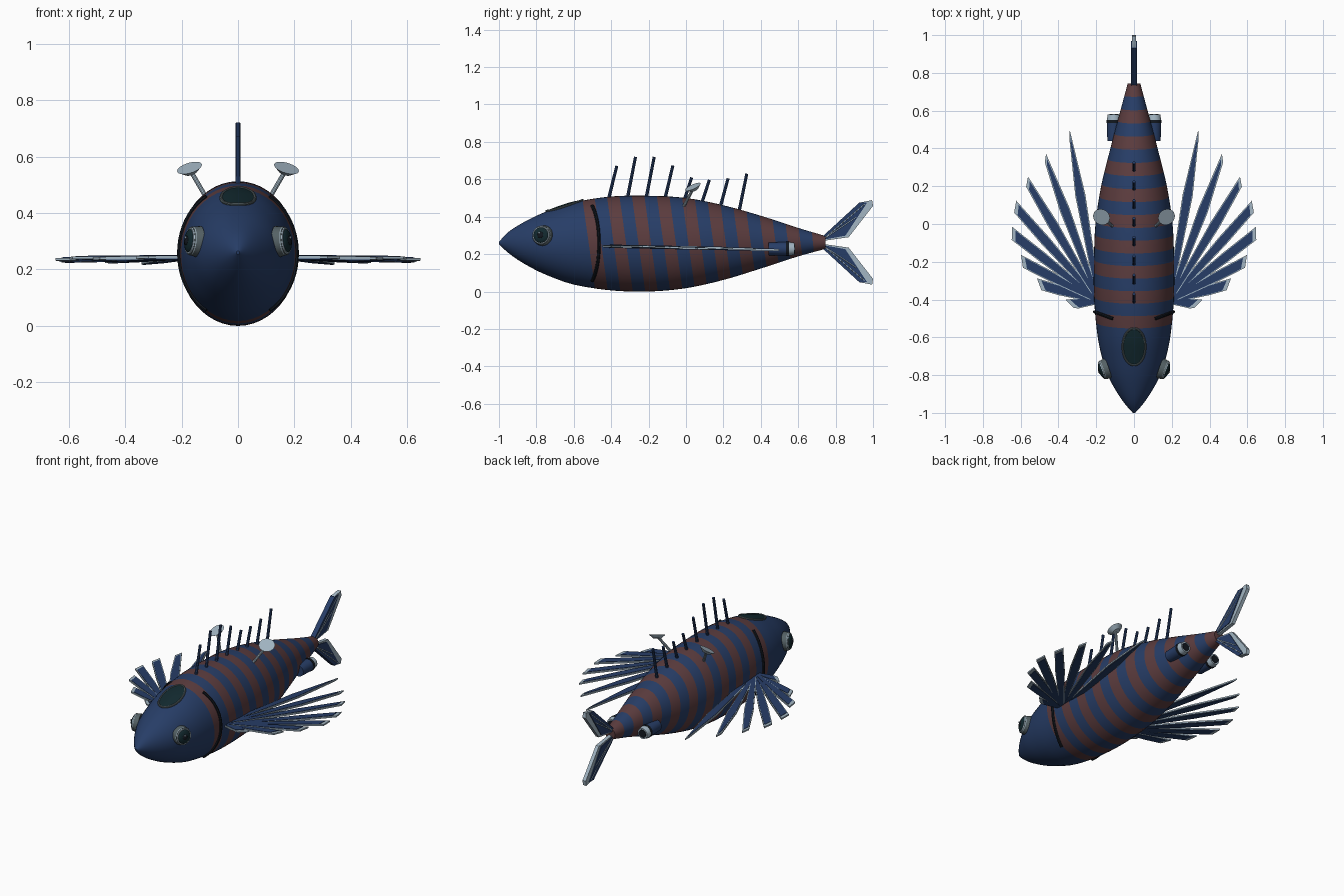
import bpy, bmesh, math
from mathutils import Vector

if "Cube" in bpy.data.objects:
    bpy.data.objects.remove(bpy.data.objects["Cube"])


def material(name, c):
    m = bpy.data.materials.new(name)
    m.diffuse_color = (*c, 1)
    m.use_nodes = True
    m.node_tree.nodes["Principled BSDF"].inputs["Base Color"].default_value = m.diffuse_color
    return m


NAVY = material("navy", (0.020, 0.047, 0.135))
BROWN = material("rust_brown", (0.105, 0.045, 0.048))
SILVER = material("silver", (0.36, 0.46, 0.54))
GLASS = material("dark_glass", (0.006, 0.022, 0.028))
BLACK = material("black", (0.006, 0.009, 0.014))
GREY = material("rim_grey", (0.09, 0.12, 0.13))


def build(name, bm, *mats):
    bmesh.ops.recalc_face_normals(bm, faces=bm.faces)
    me = bpy.data.meshes.new(name)
    bm.to_mesh(me)
    bm.free()
    for m in mats:
        me.materials.append(m)
    ob = bpy.data.objects.new(name, me)
    bpy.context.collection.objects.link(ob)
    bpy.ops.object.select_all(action='DESELECT')
    ob.select_set(True)
    bpy.context.view_layer.objects.active = ob
    bpy.ops.object.shade_smooth_by_angle(angle=math.radians(35))
    return ob


def aim(ob, pos, direction):
    ob.location = pos
    ob.rotation_mode = 'QUATERNION'
    ob.rotation_quaternion = Vector(direction).to_track_quat('Z', 'Y')
    return ob


def rod(name, a, b, r1, r2, mat, n=12):
    a, b = Vector(a), Vector(b)
    bm = bmesh.new()
    bmesh.ops.create_cone(bm, cap_ends=True, segments=n, radius1=r1, radius2=r2, depth=(b - a).length)
    return aim(build(name, bm, mat), (a + b) / 2, b - a)


def ball(name, pos, direction, scale, mat):
    bm = bmesh.new()
    bmesh.ops.create_uvsphere(bm, u_segments=24, v_segments=12, radius=1)
    bmesh.ops.scale(bm, vec=scale, verts=bm.verts)
    return aim(build(name, bm, mat), pos, direction)


def loft(name, rings, mats, closed=False, rule=None):
    # skin consecutive rings of points
    bm = bmesh.new()
    vs = [[bm.verts.new(p) for p in r] for r in rings]
    n = len(vs[0])
    for i in range(len(vs) - (0 if closed else 1)):
        a, b = vs[i], vs[(i + 1) % len(vs)]
        for j in range(n):
            f = bm.faces.new((a[j], a[(j + 1) % n], b[(j + 1) % n], b[j]))
            f.material_index = rule(i) if rule else 0
    if not closed:
        bm.faces.new(vs[0])
        f = bm.faces.new(vs[-1])
        f.material_index = rule(len(vs) - 2) if rule else 0
    return build(name, bm, *mats)


def tube(name, pts, r, mat, closed=False):
    pts = [Vector(p) for p in pts]
    rings, n = [], len(pts)
    for i, p in enumerate(pts):
        a = pts[(i - 1) % n] if closed else pts[max(i - 1, 0)]
        b = pts[(i + 1) % n] if closed else pts[min(i + 1, n - 1)]
        t = (b - a).normalized()
        u = t.cross(Vector((0.31, 0.92, 0.2)) if abs(t.y) < 0.9 else Vector((1, 0, 0))).normalized()
        if closed:
            u = t.cross(Vector((0, 0, 1))).normalized()
        v = t.cross(u)
        rings.append([p + r * (math.cos(k * math.pi / 4) * u + math.sin(k * math.pi / 4) * v) for k in range(8)])
    return loft(name, rings, [mat], closed)


def plate(name, outline, fn, t, mat):
    loft(name, [[fn(u, v, s * t / 2) for u, v in outline] for s in (-1, 1)], [mat])


# body profile: y, half width, top, bottom
PROFILE = [(-1, .006, .265, .253), (-.96, .042, .31, .215), (-.9, .085, .352, .17), (-.8, .14, .405, .113),
           (-.7, .171, .445, .07), (-.6, .192, .477, .037), (-.4, .211, .508, .006), (-.2, .212, .512, .0),
           (0, .204, .50, .018), (.2, .174, .461, .062), (.4, .125, .405, .123), (.6, .072, .340, .188),
           (.745, .033, .297, .228)]


def section(y):
    P = PROFILE
    y = min(max(y, P[0][0]), P[-1][0])
    i = max(k for k in range(len(P) - 1) if P[k][0] <= y)
    slope = lambda k, c: ((P[min(k + 1, len(P) - 1)][c] - P[max(k - 1, 0)][c]) /
                          (P[min(k + 1, len(P) - 1)][0] - P[max(k - 1, 0)][0]))
    d = P[i + 1][0] - P[i][0]
    t = (y - P[i][0]) / d
    w, top, bot = [(2*t**3 - 3*t*t + 1) * P[i][c] + (t**3 - 2*t*t + t) * d * slope(i, c)
                   + (3*t*t - 2*t**3) * P[i + 1][c] + (t**3 - t*t) * d * slope(i + 1, c) for c in (1, 2, 3)]
    return w, (top + bot) / 2, (top - bot) / 2


def surf(y, a, off=0.0):
    w, zc, h = section(y)
    return Vector(((w + off) * math.cos(a), y, zc + (h + off) * math.sin(a)))


# striped body: rings lean back toward the belly
HEAD, NB = 14, 19
step = (.745 + .52) / NB
ys = [-1 + .48 * (i / HEAD) ** 1.5 for i in range(HEAD)] + [-.52 + step * i / 2 for i in range(2 * NB + 1)]
rings = []
for y in ys:
    lean = .14 * min(max((y + .85) / .3, 0), 1) * section(y)[2] * min(1, (.745 - y) / .1)
    rings.append([surf(y - lean * math.sin(a), a) for a in (k * math.tau / 48 for k in range(48))])
loft("body", rings, [NAVY, BROWN], rule=lambda i: 0 if i < HEAD else 1 - ((i - HEAD) // 2) % 2)


# hatch on the head, following the body surface
def on_top(x, y, off):
    w, zc, h = section(y)
    return Vector((x, y, zc + h * math.sqrt(1 - (x / w) ** 2) + off))


circle = [(math.cos(k * math.tau / 40), math.sin(k * math.tau / 40)) for k in range(40)]
loft("hatch_glass", [[on_top(.058 * s * c, -.65 + .094 * s * d, .005) for c, d in circle] for s in (1, .6, .2)], [GLASS])
tube("hatch_rim", [on_top(.06 * c, -.65 + .097 * d, .003) for c, d in circle], .006, GREY, True)

# dorsal spines: base y, base z, top z
for y, z, top in [(-.415, .49, .672), (-.315, .49, .72), (-.215, .49, .72), (-.115, .485, .674),
                  (-.015, .47, .61), (.08, .46, .597), (.18, .44, .605), (.28, .41, .63)]:
    rod("dorsal_spine", (0, y, z), (0, y + .045, top), .009, .008, NAVY, 8)

# tail lobes with silver trailing edges and rays
for s in (1, -1):
    fn = lambda u, v, t: Vector((t, u, .2625 + s * v))
    plate("tail_edge", [(.73, .03), (.93, .213), (.995, .226), (1, .195), (.87, .028), (.73, .008)], fn, .022, SILVER)
    plate("tail_lobe", [(.73, .032), (.928, .214), (.968, .212), (.852, .036), (.73, .014)], fn, .03, NAVY)
    for e, f in ((.955, .205), (.91, .135)):
        for x in (.014, -.014):
            rod("tail_ray", fn(.74, .022, x), fn(e, f, x), .003, .003, SILVER, 6)

# pectoral blades: angle, length, tip half width
BLADES = [(80, .92, .005), (69.5, .83, .011), (59, .76, .018), (48.5, .69, .025), (38, .605, .028),
          (27.5, .48, .028), (16, .35, .027), (-5, .175, .024)]
for s in (1, -1):
    for i, (deg, L, ht) in enumerate(BLADES):
        a = math.radians(deg)

        def fin(u, v, t):
            y = -.41 + u * math.sin(a) + v * math.cos(a)
            return Vector((s * (.185 + u * math.cos(a) - v * math.sin(a)), y,
                           .243 - .02 * (y + .45) + .0022 * (i % 3 - 1) + t))
        hm = .027
        plate("fin_blade_edge", [(0, -.012), (.62 * L, -hm), (L - .04, -ht), (L, ht), (.62 * L, hm), (0, .012)],
              fin, .009, SILVER)
        q = max(ht - .005, .002)
        plate("fin_blade", [(0, -.008), (.62 * L, -hm + .005), (L - .062, -q), (L - .026, q),
                            (.62 * L, hm - .005), (0, .008)], fin, .014, NAVY)

for s in (1, -1):
    # gill slit
    arc = [math.radians(-57 + 114 * k / 20) for k in range(21)]
    pts = []
    for a in arc:
        p = surf(-.545 + .08 * math.cos(a), a, .001)
        pts.append((s * p.x, p.y, p.z))
    tube("gill_slit", pts, .009, BLACK)

    # eye
    n = Vector((s * .93, -.33, .1)).normalized()
    c = Vector((s * .157, -.77, .30))
    ring = aim(rod("eye_socket", (0, 0, 0), (0, 0, .034), .056, .050, GREY, 28), c - n * .003, n)
    rod("eye_rim", c + n * .008, c + n * .018, .052, .046, SILVER, 28)
    ball("eye_glass", c + n * .014, n, (.043, .043, .016), GLASS)
    ball("eye_pupil", c + n * .026, n, (.018, .018, .008), BLACK)
    ball("eye_glint", c + n * .031 + Vector((0, -.005, .01)), n, (.005, .005, .003), SILVER)

    # dish antenna
    d = Vector((s * .3, -.45, 1)).normalized()
    top = Vector((s * .17, .04, .553))
    rod("antenna_stalk", (s * .11, -.015, .45), top, .008, .008, SILVER, 10)
    rod("antenna_dish", top - d * .012, top + d * .008, .022, .046, SILVER, 24)

    # rear thruster
    x, z = s * .107, .228
    rod("thruster_body", (x, .44, z), (x, .545, z), .034, .037, NAVY, 24)
    rod("thruster_band", (x, .535, z), (x, .55, z), .039, .039, BLACK, 24)
    rod("thruster_nozzle", (x, .55, z), (x, .58, z), .037, .032, SILVER, 24)
    rod("thruster_core", (x, .57, z), (x, .583, z), .024, .024, BLACK, 24)
    rod("thruster_mount", (s * .05, .49, .24), (x, .49, z), .02, .02, NAVY, 10)
